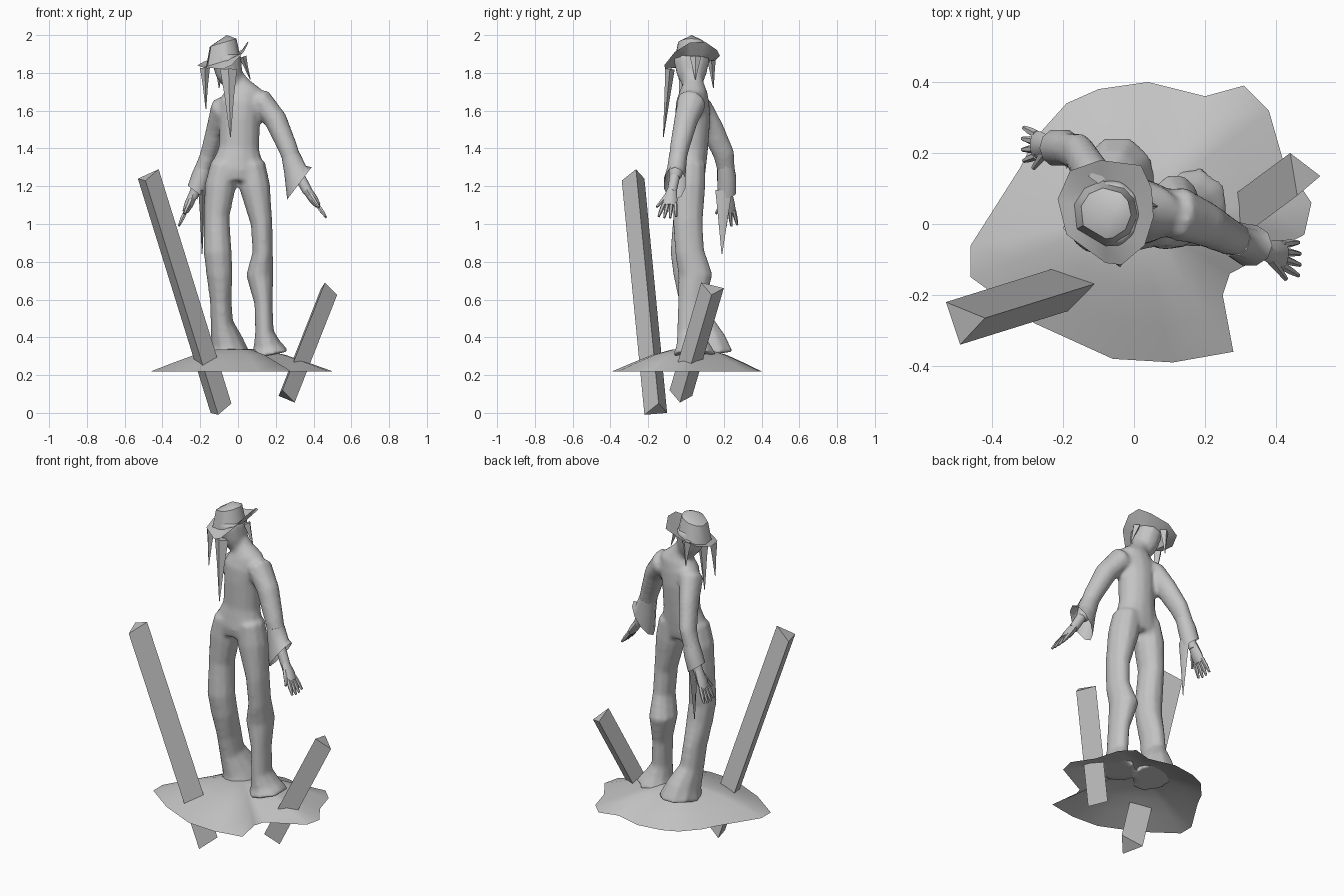
import bpy, bmesh, math
from mathutils import Vector

default_cube = bpy.data.objects.get("Cube")
if default_cube:
    bpy.data.objects.remove(default_cube, do_unlink=True)

# One plain grey for the whole figure
grey = bpy.data.materials.new("plain grey")
grey.use_nodes = True
colour = (0.55, 0.55, 0.55, 1)
grey.diffuse_color = colour
grey.node_tree.nodes["Principled BSDF"].inputs["Base Color"].default_value = colour


def finish(name, bm, smooth_angle=50):
    """Turn a bmesh into a shaded object."""
    bmesh.ops.recalc_face_normals(bm, faces=bm.faces[:])
    mesh = bpy.data.meshes.new(name)
    bm.to_mesh(mesh)
    bm.free()
    mesh.materials.append(grey)
    if smooth_angle:
        mesh.shade_smooth()
        mesh.set_sharp_from_angle(angle=math.radians(smooth_angle))
    obj = bpy.data.objects.new(name, mesh)
    bpy.context.collection.objects.link(obj)
    return obj


def bridge(bm, rings):
    for low, high in zip(rings, rings[1:]):
        n = len(low)
        for i in range(n):
            j = (i + 1) % n
            bm.faces.new((low[i], low[j], high[j], high[i]))


def loft(bm, stations, side=(1, 0, 0), sides=10, end=None, open_end=False):
    """Loft ellipses along a path; each station is x, y, z, side radius, other radius."""
    points = [Vector(s[:3]) for s in stations]
    last = len(points) - 1
    rings = []
    for k, s in enumerate(stations):
        tangent = points[min(k + 1, last)] - points[max(k - 1, 0)]
        if end and k == last:
            tangent = Vector(end)
        tangent.normalize()
        u = Vector(side)
        u = (u - tangent * u.dot(tangent)).normalized()
        v = tangent.cross(u)
        ring = []
        for i in range(sides):
            a = math.tau * i / sides
            ring.append(bm.verts.new(points[k] + u * s[3] * math.cos(a) + v * s[4] * math.sin(a)))
        rings.append(ring)
    bridge(bm, rings)
    bm.faces.new(rings[0])
    if not open_end:
        bm.faces.new(rings[-1])


def tube(name, stations, **options):
    bm = bmesh.new()
    loft(bm, stations, **options)
    finish(name, bm)


def spike(name, base, tip, width, depth):
    """Hanging pointed piece of hair or cloth."""
    middle = Vector(base).lerp(Vector(tip), 0.4)
    tube(name, [(*base, width, depth), (*middle, width * 0.55, depth * 0.6), (*tip, 0.002, 0.002)],
         sides=4)


def hand(name, wrist, reach):
    """Flat palm with four spread fingers and a thumb, spread along y."""
    wrist, reach = Vector(wrist), Vector(reach)
    across = Vector((0, 1, 0))
    palm = wrist + reach * 0.55
    mid = wrist.lerp(palm, 0.6)
    tube(name + "_palm", [(*wrist, 0.026, 0.024), (*mid, 0.038, 0.024), (*palm, 0.04, 0.016)],
         side=across, sides=8)
    for i in range(4):
        f = i - 1.5
        root = palm - reach * 0.06 + across * f * 0.02
        tip = wrist + reach * (1 - 0.04 * abs(f)) + across * f * 0.031
        knuckle = root.lerp(tip, 0.5)
        tube(f"{name}_finger_{i + 1}",
             [(*root, 0.012, 0.012), (*knuckle, 0.011, 0.012), (*tip, 0.006, 0.006)],
             side=across, sides=6)
    root = wrist + reach * 0.2 - across * 0.02
    tip = wrist + reach * 0.6 - across * 0.065
    tube(name + "_thumb", [(*root, 0.016, 0.016), (*tip, 0.007, 0.007)], sides=6)


def beam(name, corners, length):
    """Leaning three-sided post."""
    bm = bmesh.new()
    top = [bm.verts.new(c) for c in corners]
    foot = [bm.verts.new(Vector(c) + Vector(length)) for c in corners]
    bridge(bm, [top, foot])
    bm.faces.new(top)
    bm.faces.new(foot)
    finish(name, bm, 0)


# Hollow ground mound with a ragged rim
rim = [(-.46, -.06), (-.46, -.15), (-.28, -.28), (-.06, -.38), (.11, -.39), (.28, -.36),
       (.25, -.2), (.27, -.14), (.48, -.03), (.5, .06), (.42, .18), (.38, .32), (.31, .39),
       (.2, .36), (.04, .4), (-.1, .38), (-.19, .34), (-.28, .24), (-.32, .16)]
bm = bmesh.new()
rings = []
for scale, z in ((1, .22), (.75, .265), (.5, .307), (.25, .335)):
    rings.append([bm.verts.new((x * scale, .03 + (y - .03) * scale, z)) for x, y in rim])
bridge(bm, rings)
peak = bm.verts.new((0, .03, .34))
inner = rings[-1]
for i, v in enumerate(inner):
    bm.faces.new((v, inner[(i + 1) % len(inner)], peak))
finish("ground_mound", bm, 60)

# Two posts pushed through the mound
beam("tall_post", [(-.49, -.34, 1.23), (-.42, -.265, 1.29), (-.53, -.22, 1.24)], (.385, .12, -1.24))
beam("short_post", [(.46, .08, .69), (.44, .2, .66), (.525, .135, .625)], (-.225, -.167, -.57))

# Body: torso, head, legs and arms fused into one smooth skin
bm = bmesh.new()
loft(bm, [(-.01, .04, 1.78, .045, .048), (.005, .04, 1.745, .055, .055), (.025, .04, 1.7, .105, .075),
          (.015, .035, 1.64, .115, .09), (.01, .035, 1.56, .108, .095), (.005, .03, 1.4, .108, .088),
          (-.005, .015, 1.28, .15, .09), (-.005, .015, 1.23, .15, .08)], sides=14)
loft(bm, [(-.06, .03, 1.9, .075, .09), (-.06, .03, 1.86, .08, .098),
          (-.045, .03, 1.79, .072, .08), (-.02, .035, 1.73, .045, .05)])
loft(bm, [(-.075, .015, 1.32, .07, .085), (-.095, .015, 1.2, .083, .09),
          (-.113, .01, 1.04, .069, .08), (-.108, -.005, .85, .075, .08),
          (-.098, .01, .74, .071, .08), (-.092, .045, .6, .058, .085),
          (-.085, .065, .48, .06, .085), (-.06, .1, .38, .088, .115),
          (-.045, .115, .305, .115, .14)], end=(0, .15, -1))
loft(bm, [(.07, .02, 1.32, .075, .085), (.088, .015, 1.2, .083, .09),
          (.125, .01, 1.0, .058, .08), (.131, .02, .85, .055, .08),
          (.115, .05, .73, .073, .093), (.135, .03, .58, .049, .075),
          (.14, .025, .43, .05, .075), (.155, .035, .36, .075, .09),
          (.165, .045, .305, .11, .12)], end=(.2, 0, -1))
loft(bm, [(.04, .04, 1.65, .06, .07), (.125, .03, 1.645, .07, .08),
          (.2, .0, 1.55, .062, .065), (.265, -.035, 1.4, .053, .053),
          (.3, -.05, 1.3, .048, .045), (.325, -.06, 1.24, .035, .035)])
loft(bm, [(-.02, .05, 1.64, .06, .06), (-.085, .07, 1.61, .065, .075),
          (-.118, .14, 1.5, .052, .064), (-.155, .2, 1.37, .046, .058),
          (-.19, .213, 1.28, .044, .048), (-.215, .215, 1.2, .035, .035)])
body = finish("body", bm)
fuse = body.modifiers.new("fuse", 'REMESH')
fuse.mode = 'VOXEL'
fuse.voxel_size = 0.012
fuse.use_smooth_shade = True
soften = body.modifiers.new("soften", 'SMOOTH')
soften.factor = 0.5
soften.iterations = 6

# Open flared cuffs and the hanging cloth tail
tube("left_cuff", [(.28, -.042, 1.36, .05, .05), (.302, -.05, 1.29, .06, .052),
                   (.325, -.06, 1.215, .107, .06)], end=(.79, 0, -.6), open_end=True)
tube("right_cuff", [(-.175, .208, 1.32, .042, .045), (-.197, .215, 1.25, .05, .052),
                    (-.222, .215, 1.17, .055, .052)], end=(-.6, 0, -.8), open_end=True)
spike("right_cuff_tail", (-.19, .2, 1.18), (-.19, .19, .84), .02, .045)

# Forearms and hands
tube("left_forearm", [(.3, -.05, 1.3, .03, .03), (.37, -.075, 1.17, .026, .026)])
tube("right_forearm", [(-.19, .21, 1.27, .03, .03), (-.24, .22, 1.14, .026, .026)])
hand("left_hand", (.365, -.075, 1.18), (.105, -.025, -.15))
hand("right_hand", (-.235, .22, 1.16), (-.08, .005, -.175))

# Hat: thin curled brim around a leaning crown
brim = [(-.215, .07, 1.84), (-.18, .15, 1.86), (-.095, .18, 1.89), (.02, .165, 1.92),
        (.05, .1, 1.965), (.055, .02, 1.96), (.03, -.06, 1.91), (-.035, -.115, 1.84),
        (-.08, -.11, 1.82), (-.19, -.03, 1.83)]
centre = Vector((-.08, .03, 1.86))
bm = bmesh.new()
rings = [[bm.verts.new(p) for p in brim]]
for radius, lift, tilt in ((.092, 0, .3), (.072, .1, .3)):
    ring = []
    for x, y, z in brim:
        flat = Vector((x - centre.x, y - centre.y, 0)).normalized() * radius
        ring.append(bm.verts.new(centre + flat + Vector((0, 0, lift + flat.x * tilt))))
    rings.append(ring)
bridge(bm, rings)
crown_top = bm.verts.new((-.06, .03, 2.0))
for i, v in enumerate(rings[-1]):
    bm.faces.new((v, rings[-1][(i + 1) % len(brim)], crown_top))
finish("hat", bm, 45)

# Hanging hair locks
spike("hair_lock_front", (-.05, -.085, 1.82), (-.04, -.12, 1.46), .045, .025)
spike("hair_lock_right", (-.175, -.01, 1.825), (-.17, -.035, 1.61), .026, .03)
spike("hair_lock_left", (.025, .05, 1.885), (.065, .05, 1.765), .02, .03)
spike("hair_lock_back", (-.1, .135, 1.865), (-.1, .145, 1.72), .03, .022)
